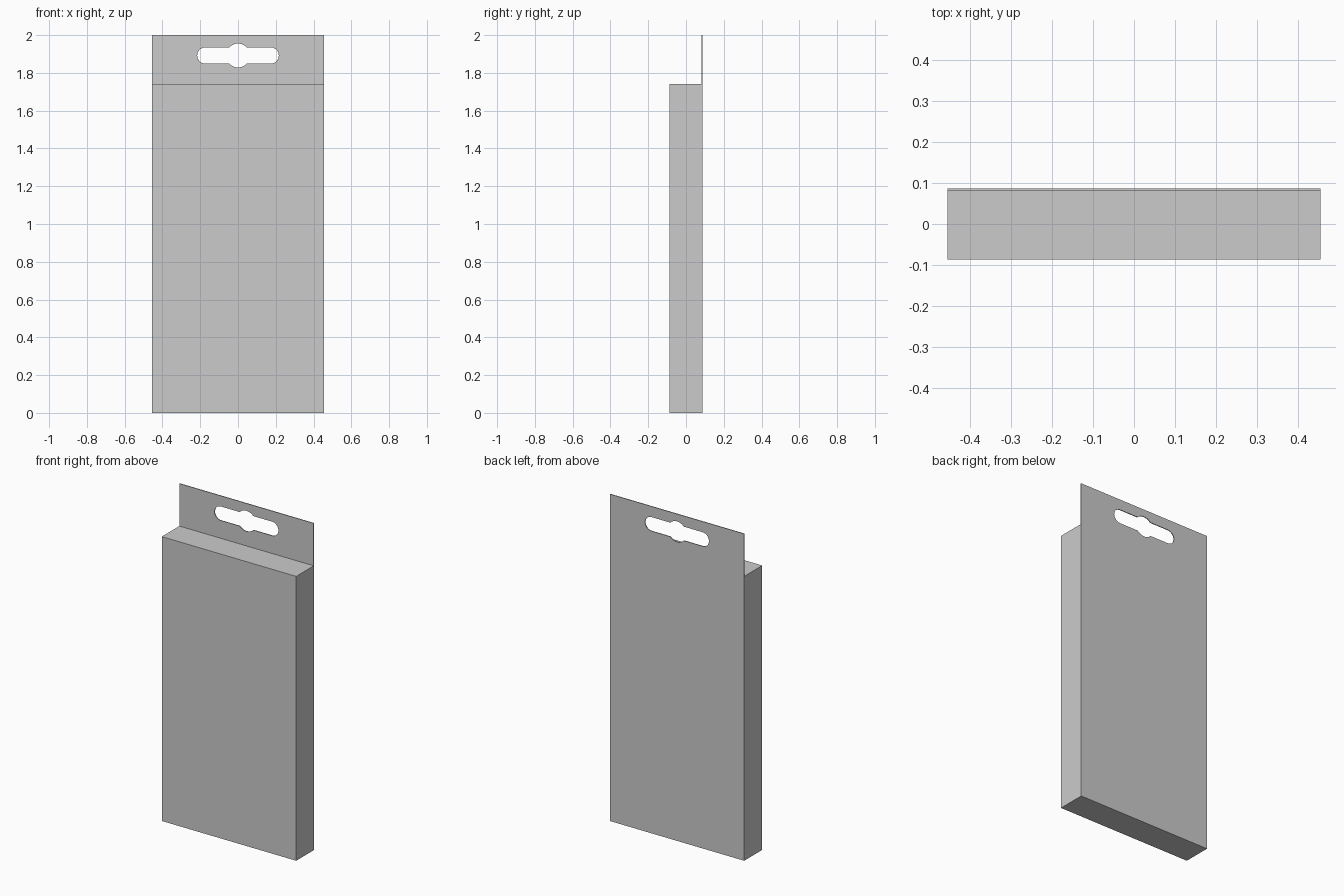
import bpy, bmesh
from math import sin, cos, pi, asin, sqrt

if "Cube" in bpy.data.objects:
    bpy.data.objects.remove(bpy.data.objects["Cube"])

W, D, H, TOP, T = 0.455, 0.087, 1.74, 2.0, 0.005   # half width, half depth, box height, tab top, card thickness


def prism(name, pts, vec):
    """Extrude a closed planar outline along vec into a solid."""
    bm = bmesh.new()
    face = bm.faces.new([bm.verts.new(p) for p in pts])
    ext = bmesh.ops.extrude_face_region(bm, geom=[face])
    bmesh.ops.translate(bm, vec=vec, verts=[v for v in ext["geom"] if isinstance(v, bmesh.types.BMVert)])
    bmesh.ops.recalc_face_normals(bm, faces=bm.faces)
    mesh = bpy.data.meshes.new(name)
    bm.to_mesh(mesh)
    bm.free()
    ob = bpy.data.objects.new(name, mesh)
    bpy.context.collection.objects.link(ob)
    return ob


def arc(cx, r, a0, a1, n):
    return [(cx + r * cos(a0 + (a1 - a0) * i / n), r * sin(a0 + (a1 - a0) * i / n)) for i in range(n + 1)]


# Carton: side profile with the back panel rising into a thin hanging tab
side = [(-D, 0), (D, 0), (D, TOP), (D - T, TOP), (D - T, H), (-D, H)]
box = prism("hanging_box", [(-W, y, z) for y, z in side], (2 * W, 0, 0))

# Hanger slot: rounded ends with a round bump above and below the middle
HZ, L, R, B = 1.892, 0.216, 0.043, 0.063
a = asin(R / B)
half = arc(L - R, R, -pi / 2, pi / 2, 16) + arc(0, B, a, pi - a, 12)
outline = half + [(-x, -z) for x, z in half]
cutter = prism("slot_cutter", [(x, D - 0.05, HZ + z) for x, z in outline], (0, 0.1, 0))
cutter.hide_render = True
cutter.hide_viewport = True

cut = box.modifiers.new("hanger_slot", 'BOOLEAN')
cut.operation = 'DIFFERENCE'
cut.solver = 'EXACT'
cut.object = cutter
